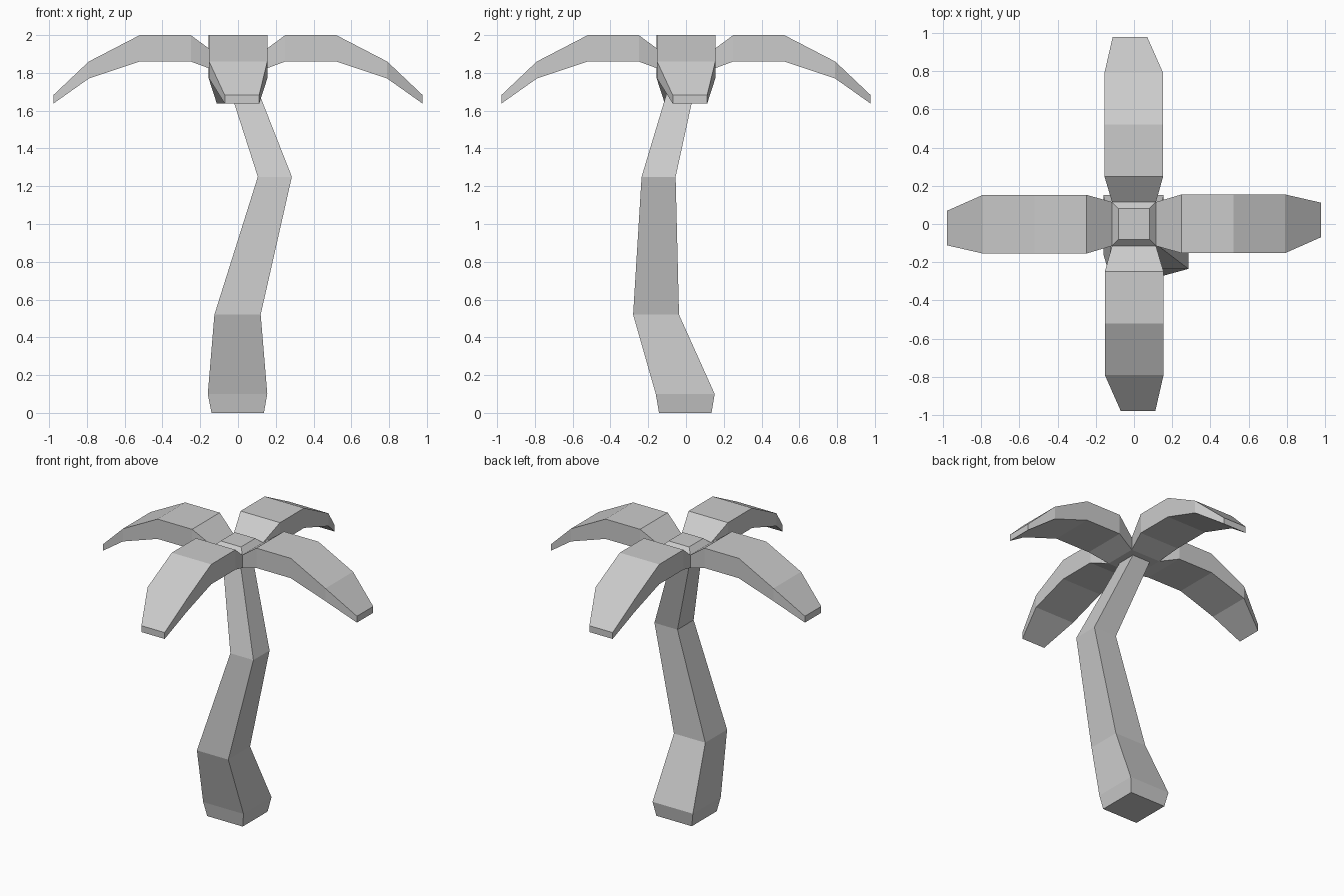
import bpy, bmesh
from math import pi
from mathutils import Matrix

if "Cube" in bpy.data.objects:
    bpy.data.objects.remove(bpy.data.objects["Cube"])


def loft(name, rings, turn=0):
    """Skin a stack of four-point rings and cap both ends."""
    bm = bmesh.new()
    loops = [[bm.verts.new(p) for p in ring] for ring in rings]
    for a, b in zip(loops, loops[1:]):
        for i in range(4):
            j = (i + 1) % 4
            bm.faces.new((a[i], a[j], b[j], b[i]))
    bm.faces.new(loops[0][::-1])
    bm.faces.new(loops[-1])
    bm.transform(Matrix.Rotation(turn, 4, 'Z'))
    bmesh.ops.recalc_face_normals(bm, faces=bm.faces)
    mesh = bpy.data.meshes.new(name)
    bm.to_mesh(mesh)
    bm.free()
    obj = bpy.data.objects.new(name, mesh)
    bpy.context.collection.objects.link(obj)
    return obj


def level_ring(x0, x1, y0, y1, z):
    return [(x0, y0, z), (x1, y0, z), (x1, y1, z), (x0, y1, z)]


def upright_ring(x, y0, y1, z0, z1):
    return [(x, y0, z0), (x, y1, z0), (x, y1, z1), (x, y0, z1)]


# Crooked trunk
loft("trunk", [level_ring(*r) for r in (
    (-0.14, 0.137, -0.143, 0.135, 0.0),
    (-0.16, 0.155, -0.16, 0.152, 0.10),
    (-0.125, 0.12, -0.28, -0.037, 0.52),
    (0.105, 0.285, -0.235, -0.055, 1.25),
    (-0.075, 0.065, -0.067, 0.067, 1.81))])

# Crown block with a small raised cap
loft("crown", [level_ring(-s, s, -s, s, z) for s, z in (
    (0.115, 1.81), (0.115, 1.90), (0.08, 1.935))])

# Four drooping fronds: distance out, side edges, bottom and top heights
frond = [upright_ring(*r) for r in (
    (0.115, -0.115, 0.115, 1.81, 1.90),
    (0.25, -0.153, 0.155, 1.86, 2.0),
    (0.52, -0.153, 0.155, 1.86, 2.0),
    (0.79, -0.153, 0.155, 1.77, 1.86),
    (0.978, -0.07, 0.112, 1.637, 1.682))]
for i, side in enumerate(("right", "back", "left", "front")):
    loft("frond_" + side, frond, i * pi / 2)
